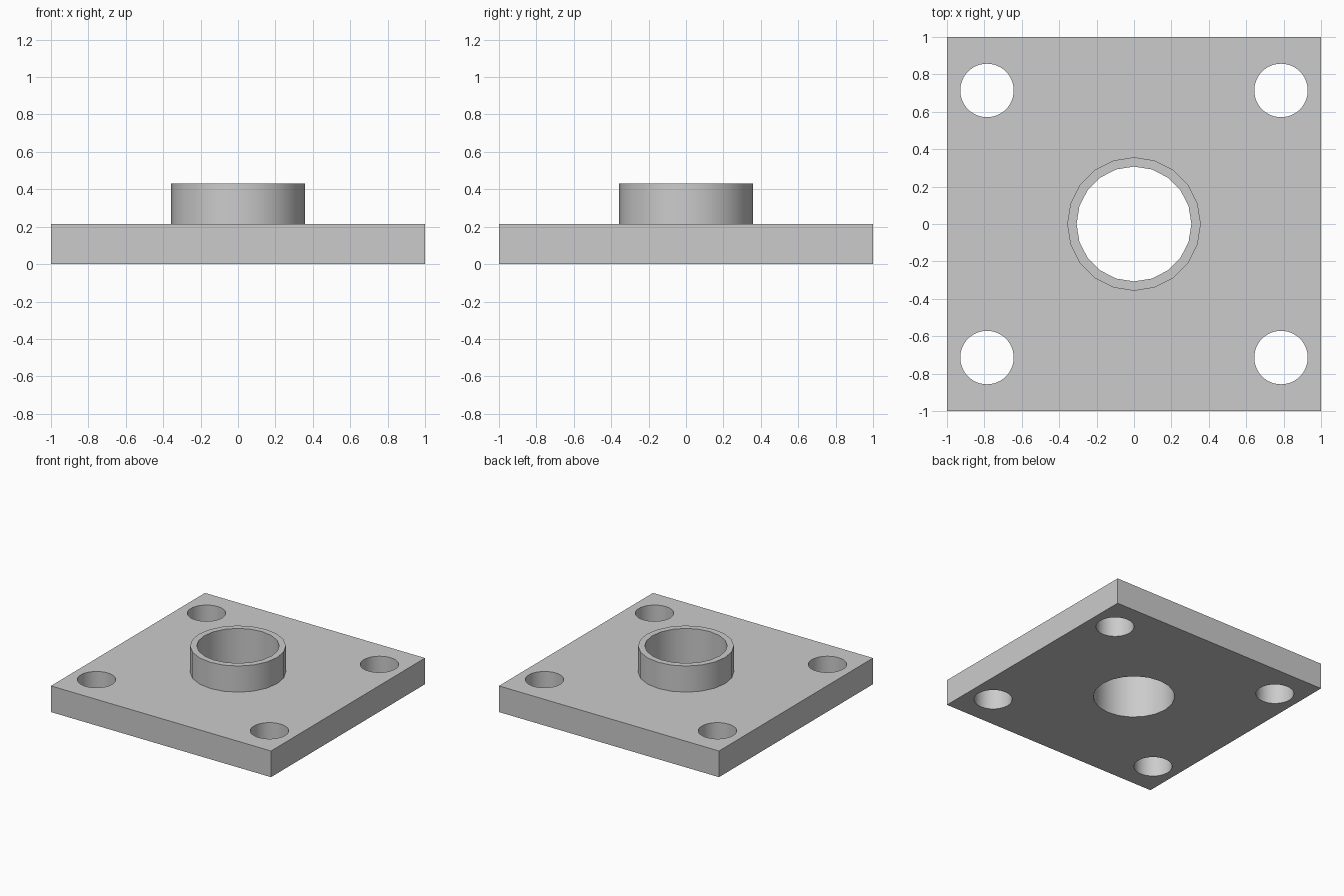
import bpy
import bmesh
from mathutils import Matrix

cube = bpy.data.objects.get("Cube")
if cube:
    bpy.data.objects.remove(cube, do_unlink=True)

PLATE_TOP, COLLAR_TOP = 0.215, 0.43
COLLAR_R, BORE_R = 0.357, 0.307
BOLT_X, BOLT_Y, BOLT_R = 0.786, 0.714, 0.143

grey = bpy.data.materials.new("light grey")
grey.use_nodes = True
colour = (0.6, 0.6, 0.6, 1)
grey.diffuse_color = colour
grey.node_tree.nodes["Principled BSDF"].inputs["Base Color"].default_value = colour


def add_cylinder(bm, x, y, r, z0, z1, sides):
    bmesh.ops.create_cone(bm, cap_ends=True, segments=sides, radius1=r, radius2=r,
                          depth=z1 - z0, matrix=Matrix.Translation((x, y, (z0 + z1) / 2)))


def make_object(name, bm):
    mesh = bpy.data.meshes.new(name)
    bm.to_mesh(mesh)
    bm.free()
    obj = bpy.data.objects.new(name, mesh)
    bpy.context.collection.objects.link(obj)
    mesh.materials.append(grey)
    return obj


# Cutter: central bore and four bolt holes
bm = bmesh.new()
add_cylinder(bm, 0, 0, BORE_R, -0.1, COLLAR_TOP + 0.1, 20)
for sx in (-1, 1):
    for sy in (-1, 1):
        add_cylinder(bm, sx * BOLT_X, sy * BOLT_Y, BOLT_R, -0.1, PLATE_TOP + 0.1, 48)
cutter = make_object("hole_cutter", bm)
cutter.hide_render = True

# Square base plate
bm = bmesh.new()
bmesh.ops.create_cube(bm, size=1, matrix=Matrix.Translation((0, 0, PLATE_TOP / 2))
                      @ Matrix.Diagonal((2, 2, PLATE_TOP, 1)))
plate = make_object("base_plate", bm)

# Raised round collar
bm = bmesh.new()
add_cylinder(bm, 0, 0, COLLAR_R, PLATE_TOP, COLLAR_TOP, 20)
collar = make_object("collar", bm)

# Cut the holes, then shade the round walls smoothly
for obj in (plate, collar):
    bpy.ops.object.select_all(action="DESELECT")
    obj.select_set(True)
    bpy.context.view_layer.objects.active = obj
    cut = obj.modifiers.new("holes", "BOOLEAN")
    cut.operation = "DIFFERENCE"
    cut.solver = "EXACT"
    cut.object = cutter
    bpy.ops.object.modifier_apply(modifier=cut.name)
    bpy.ops.object.shade_smooth_by_angle()

bpy.data.objects.remove(cutter, do_unlink=True)
